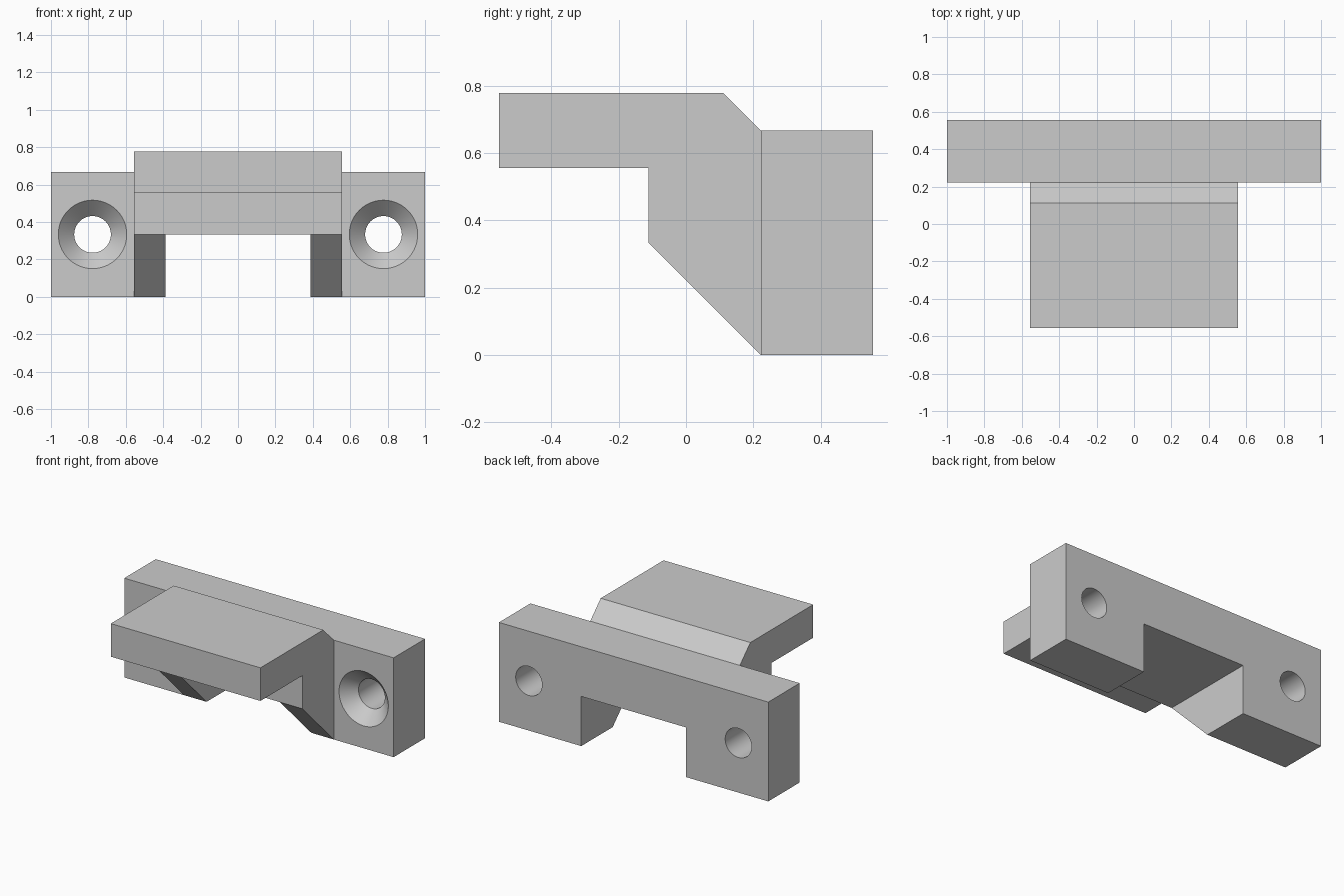
import bpy
import bmesh
from math import tau
from mathutils import Matrix, Vector

U = 1 / 9  # design module

cube = bpy.data.objects.get("Cube")
if cube:
    bpy.data.objects.remove(cube, do_unlink=True)

grey = bpy.data.materials.new("plain_grey")
grey.use_nodes = True
grey.diffuse_color = (0.6, 0.6, 0.6, 1)
grey.node_tree.nodes["Principled BSDF"].inputs["Base Color"].default_value = (0.6, 0.6, 0.6, 1)


def finish(name, bm):
    bmesh.ops.recalc_face_normals(bm, faces=bm.faces)
    mesh = bpy.data.meshes.new(name)
    bm.to_mesh(mesh)
    bm.free()
    mesh.materials.append(grey)
    obj = bpy.data.objects.new(name, mesh)
    bpy.context.collection.objects.link(obj)
    return obj


def prism(name, half_width, profile):
    """Extrude a (y, z) outline, in modules, symmetrically along x."""
    bm = bmesh.new()
    face = bm.faces.new([bm.verts.new((-half_width * U, y * U, z * U)) for y, z in profile])
    out = bmesh.ops.extrude_face_region(bm, geom=[face])
    moved = [v for v in out["geom"] if isinstance(v, bmesh.types.BMVert)]
    bmesh.ops.translate(bm, verts=moved, vec=(2 * half_width * U, 0, 0))
    return finish(name, bm)


def lathe(name, centre, profile, steps=64):
    """Revolve a (radius, y) outline about the y axis through centre."""
    bm = bmesh.new()
    verts = [bm.verts.new((r, y, 0)) for r, y in profile]
    edges = [bm.edges.new(pair) for pair in zip(verts, verts[1:])]
    bmesh.ops.spin(bm, geom=verts + edges, cent=(0, 0, 0), axis=(0, 1, 0),
                   angle=tau, steps=steps)
    bmesh.ops.remove_doubles(bm, verts=bm.verts, dist=1e-5)
    bmesh.ops.transform(bm, matrix=Matrix.Translation(Vector(centre)), verts=bm.verts)
    return finish(name, bm)


def combine(target, tool, operation):
    mod = target.modifiers.new(operation.title(), 'BOOLEAN')
    mod.operation = operation
    mod.solver = 'EXACT'
    mod.object = tool
    bpy.context.view_layer.objects.active = target
    bpy.ops.object.modifier_apply(modifier=mod.name)
    bpy.data.objects.remove(tool, do_unlink=True)


# Mounting plate
bracket = prism("mounting_bracket", 9, [(2, 0), (5, 0), (5, 6), (2, 6)])

# Projecting shelf with chamfered top and sloping underside, rooted in the plate
shelf = prism("shelf", 5, [(-5, 5), (-1, 5), (-1, 3), (2, 0), (3.5, 1),
                           (3.5, 5), (2, 6), (1, 7), (-5, 7)])
combine(bracket, shelf, 'UNION')

# Notch through the underside
notch = prism("notch_cutter", 3.5, [(-3, -1), (6, -1), (6, 3), (-3, 3)])
combine(bracket, notch, 'DIFFERENCE')

# Countersunk screw holes, left and right
front, hole, sink = 2 * U, 0.098, 0.183
for side in (-1, 1):
    cutter = lathe("screw_hole_cutter", (side * 7 * U, 0, 3 * U),
                   [(0, front - 0.02), (sink + 0.02, front - 0.02),
                    (hole, front + sink - hole), (hole, 0.7), (0, 0.7)])
    combine(bracket, cutter, 'DIFFERENCE')

# Smooth the holes and keep the block edges crisp
bpy.ops.object.select_all(action='DESELECT')
bracket.select_set(True)
bpy.context.view_layer.objects.active = bracket
bpy.ops.object.shade_smooth_by_angle(angle=0.5)
